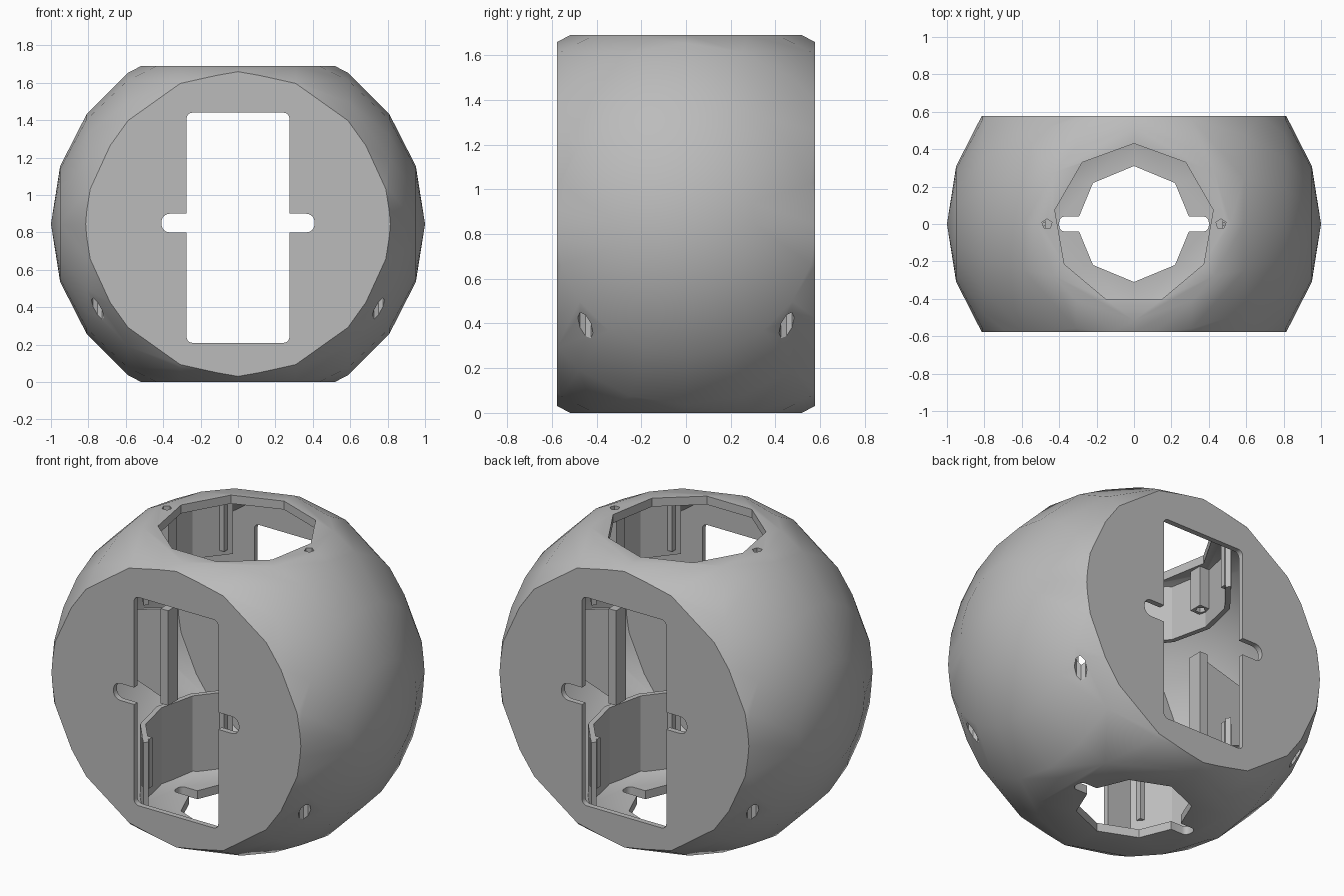
import bpy, bmesh, math
from mathutils import Matrix, Vector

if "Cube" in bpy.data.objects:
    bpy.data.objects.remove(bpy.data.objects["Cube"], do_unlink=True)

MID = 0.845    # height of the ball centre
grey = bpy.data.materials.new("plain_grey")
grey.use_nodes = True
COLOR = (0.5, 0.5, 0.5, 1)
grey.diffuse_color = COLOR
grey.node_tree.nodes["Principled BSDF"].inputs["Base Color"].default_value = COLOR


def make_object(name, bm):
    bmesh.ops.recalc_face_normals(bm, faces=bm.faces)
    mesh = bpy.data.meshes.new(name)
    bm.to_mesh(mesh)
    bm.free()
    mesh.materials.append(grey)
    obj = bpy.data.objects.new(name, mesh)
    bpy.context.collection.objects.link(obj)
    return obj


def truncated_ball(name, radius, half_depth, half_height):
    """Faceted ball with its poles on x, sliced flat on four sides."""
    bm = bmesh.new()
    bmesh.ops.create_uvsphere(bm, u_segments=20, v_segments=10, radius=radius,
                              matrix=Matrix.Rotation(math.pi / 2, 4, 'Y'))
    for axis, dist in ((Vector((0, 1, 0)), half_depth), (Vector((0, 0, 1)), half_height)):
        for side in (-1, 1):
            geom = bm.verts[:] + bm.edges[:] + bm.faces[:]
            cut = bmesh.ops.bisect_plane(bm, geom=geom, plane_co=axis * side * dist,
                                         plane_no=axis * side, clear_outer=True)
            rim = [e for e in cut["geom_cut"] if isinstance(e, bmesh.types.BMEdge)]
            bmesh.ops.holes_fill(bm, edges=rim, sides=0)
    bmesh.ops.translate(bm, verts=bm.verts, vec=(0, 0, MID))
    return make_object(name, bm)


def prism(name, points, lo, hi, axis="z"):
    """Extrude a 2D outline along z (points are x, y) or y (points are x, z)."""
    place = (lambda p, t: (p[0], p[1], t)) if axis == "z" else (lambda p, t: (p[0], t, p[1]))
    bm = bmesh.new()
    a = [bm.verts.new(place(p, lo)) for p in points]
    b = [bm.verts.new(place(p, hi)) for p in points]
    bm.faces.new(a)
    bm.faces.new(b[::-1])
    for i in range(len(a)):
        j = (i + 1) % len(a)
        bm.faces.new((a[i], a[j], b[j], b[i]))
    return make_object(name, bm)


def polygon(n, r, cx=0, cy=0):
    return [(cx - r * math.sin(math.tau * i / n), cy + r * math.cos(math.tau * i / n))
            for i in range(n)]


def rounded_rect(w, h, r, cx=0, cy=0):
    pts = []
    for k, (sx, sy) in enumerate(((1, 1), (-1, 1), (-1, -1), (1, -1))):
        for s in range(5):
            t = math.pi / 2 * (k + s / 4)
            pts.append((cx + sx * (w / 2 - r) + r * math.cos(t),
                        cy + sy * (h / 2 - r) + r * math.sin(t)))
    return pts


def rect(w, h, cx, cy):
    x, y = w / 2, h / 2
    return [(cx - x, cy - y), (cx + x, cy - y), (cx + x, cy + y), (cx - x, cy + y)]


def subtract(obj, cutter):
    mod = obj.modifiers.new("cut", 'BOOLEAN')
    mod.operation = 'DIFFERENCE'
    mod.solver = 'EXACT'
    mod.object = cutter
    bpy.ops.object.select_all(action='DESELECT')
    bpy.context.view_layer.objects.active = obj
    obj.select_set(True)
    bpy.ops.object.modifier_apply(modifier=mod.name)
    bpy.data.objects.remove(cutter, do_unlink=True)


# Hollow shell
shell = truncated_ball("ball_shell", 1.0, 0.577, MID)
subtract(shell, truncated_ball("hollow", 0.95, 0.545, MID - 0.05))

# Front and back window with side notches
subtract(shell, prism("window", rounded_rect(0.55, 1.23, 0.03, 0, 0.825), -1, 1, "y"))
subtract(shell, prism("notch", rounded_rect(0.82, 0.1, 0.045, 0, 0.85), -1, 1, "y"))

# Top opening, bottom opening and its key slot
subtract(shell, prism("top_hole", polygon(9, 0.43), 1.5, 1.8))
subtract(shell, prism("bottom_hole", polygon(8, 0.31), -0.1, 0.2))
subtract(shell, prism("key_slot", rounded_rect(0.8, 0.08, 0.03), -0.1, 0.2))

# Screw holes in the top and in the lower corners
for sx in (-1, 1):
    subtract(shell, prism("screw_hole", polygon(5, 0.028, sx * 0.465), 1.5, 1.8))
    for sy in (-1, 1):
        subtract(shell, prism("corner_hole", polygon(8, 0.034, sx * 0.75, sy * 0.45), 0.1, 0.6))

bpy.ops.object.select_all(action='DESELECT')
shell.select_set(True)
bpy.context.view_layer.objects.active = shell
bpy.ops.object.shade_smooth_by_angle(angle=math.radians(30))

# Inner parts, repeated on both sides
for sx, side in ((-1, "right"), (1, "left")):
    # Curved collars above and below
    angles = [math.radians(-52 + 104 * i / 4) for i in range(5)]
    arc = [(sx * 0.5 * math.cos(t), 0.5 * math.sin(t)) for t in angles]
    arc += [(sx * 0.53 * math.cos(t), 0.53 * math.sin(t)) for t in reversed(angles)]
    prism(f"lower_collar_{side}", arc, 0.045, 0.5)
    prism(f"upper_collar_{side}", arc, 1.31, 1.645)

    # Middle post with a tapered rib reaching the shell
    prism(f"post_{side}", rect(0.05, 0.09, sx * 0.45, 0), 0.55, 1.11)
    rib = [(sx * 0.46, 0.56), (sx * 0.46, 1.1), (sx * 0.93, MID + 0.12), (sx * 0.93, MID - 0.12)]
    prism(f"post_rib_{side}", rib, -0.012, 0.012, "y")

    # Hollow screw boss under the top
    boss = prism(f"screw_boss_{side}", rect(0.075, 0.08, sx * 0.465, 0), 1.4, 1.645)
    subtract(boss, prism("boss_hole", polygon(5, 0.028, sx * 0.465), 1.3, 1.8))

    # Small upright tabs on the collars
    for sy, end in ((-1, "front"), (1, "back")):
        tab = rect(0.05, 0.03, sx * 0.35, sy * 0.35)
        prism(f"lower_tab_{side}_{end}", tab, 0.21, 0.5)
        prism(f"upper_tab_{side}_{end}", tab, 1.34, 1.645)
